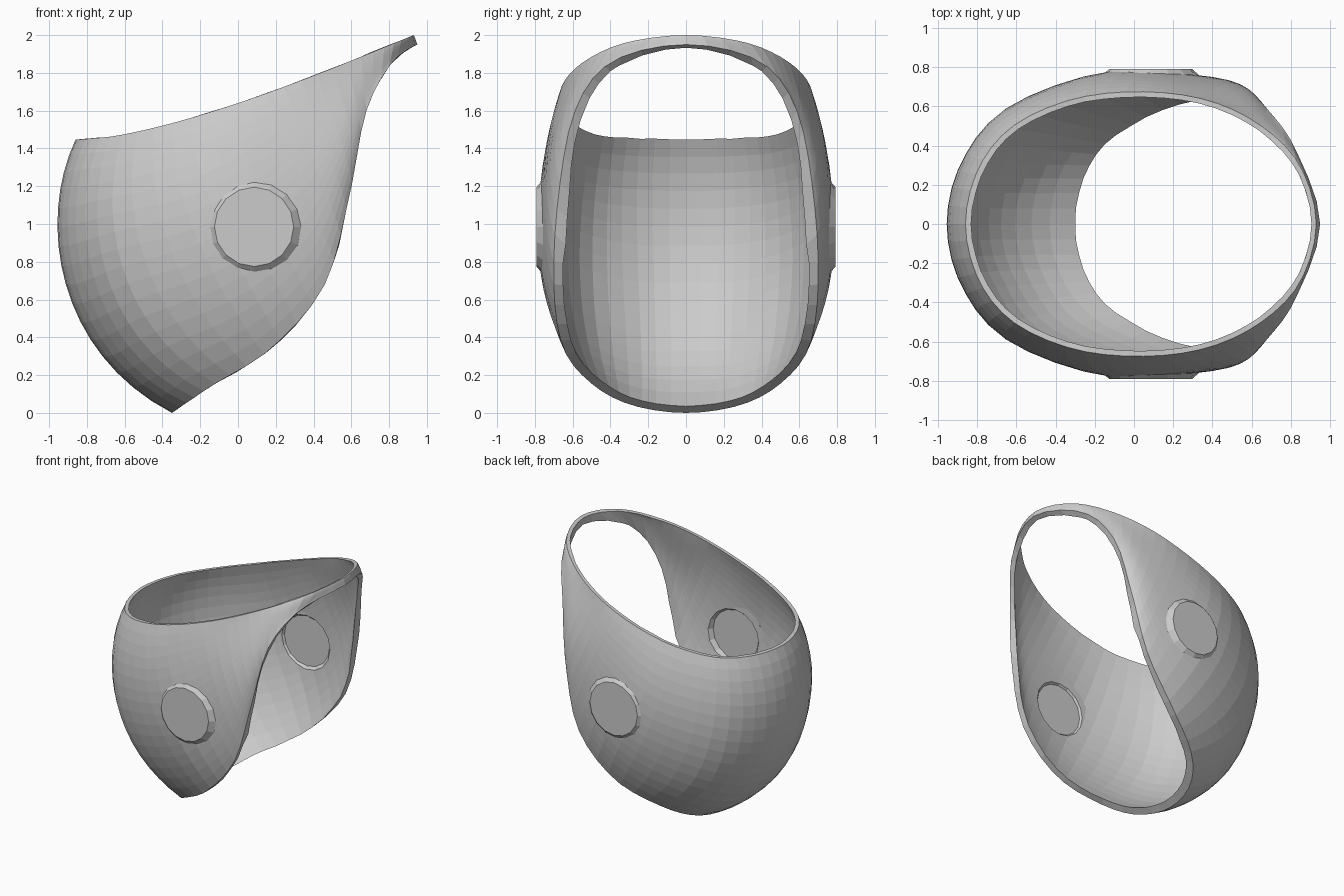
import bpy, bmesh, math
from mathutils import Vector

if "Cube" in bpy.data.objects:
    bpy.data.objects.remove(bpy.data.objects["Cube"])

# Half-loops running from the back (y = 0) round the side to the raised tip (y = 0)
TOP = [(-.86, 0, 1.447), (-.79, .29, 1.452), (-.61, .505, 1.473), (-.30, .64, 1.547), (.05, .675, 1.657),
       (.38, .63, 1.778), (.65, .50, 1.885), (.845, .30, 1.965), (.93, 0, 2.0)]
UPPER = [(-.955, 0, .95), (-.88, .315, .96), (-.66, .585, 1.02), (-.22, .758, 1.13), (.17, .75, 1.35),
         (.45, .677, 1.57), (.66, .535, 1.80), (.84, .33, 1.935), (.938, 0, 1.983)]
LOWER = [(-.80, 0, .42), (-.725, .30, .43), (-.51, .585, .54), (-.04, .762, .72), (.32, .76, 1.00),
         (.53, .707, 1.36), (.67, .565, 1.70), (.83, .36, 1.895), (.944, 0, 1.966)]
BOTTOM = [(-.35, 0, 0), (-.29, .29, .042), (-.12, .50, .155), (.18, .65, .345), (.46, .70, .68),
          (.59, .675, 1.15), (.68, .587, 1.60), (.82, .39, 1.86), (.95, 0, 1.95)]
HALF, ROWS = 28, 16


def along(curve, t):
    """Smooth point on a half-loop, mirrored across y at its ends."""
    n = len(curve) - 1
    i = min(int(t * n), n - 1)
    f = t * n - i

    def at(k):
        flip = k < 0 or k > n
        k = -k if k < 0 else (2 * n - k if k > n else k)
        x, y, z = curve[k]
        return Vector((x, -y if flip else y, z))
    a, b, c, d = (at(i + k) for k in (-1, 0, 1, 2))
    return b + .5 * f * (c - a + f * (2 * a - 5 * b + 4 * c - d + f * (3 * (b - c) + d - a)))


def across(p, s):
    """Cubic through the four loops."""
    u = 3 * s
    w = (-(u - 1) * (u - 2) * (u - 3) / 6, u * (u - 2) * (u - 3) / 2,
         -u * (u - 1) * (u - 3) / 2, u * (u - 1) * (u - 2) / 6)
    return sum((q * k for q, k in zip(p, w)), Vector())


def make_object(name, bm):
    bmesh.ops.recalc_face_normals(bm, faces=bm.faces)
    mesh = bpy.data.meshes.new(name)
    bm.to_mesh(mesh)
    bm.free()
    ob = bpy.data.objects.new(name, mesh)
    bpy.context.collection.objects.link(ob)
    return ob


def turned_plug(name, rings, side):
    """Round plug on the y axis from (y, radius) rings."""
    bm = bmesh.new()
    n, loops = 16, []
    for y, r in rings:
        loops.append([bm.verts.new((.085 + r * math.cos(2 * math.pi * i / n), side * y,
                                    .985 + r * math.sin(2 * math.pi * i / n))) for i in range(n)])
    for a, b in zip(loops, loops[1:]):
        for i in range(n):
            bm.faces.new((a[i], a[(i + 1) % n], b[(i + 1) % n], b[i]))
    bm.faces.new(loops[0])
    bm.faces.new(loops[-1])
    return make_object(name, bm)


def slide_to_rim(p, d, curve):
    """Slide p along d until, seen from the front, it lies on the rim line."""
    rim = [along(curve, i / 120) for i in range(121)]
    tries = [p + d * (i * .003) for i in range(-20, 21)]
    return min(tries, key=lambda q: min((q.x - r.x) ** 2 + (q.z - r.z) ** 2 for r in rim)
               + .02 * (q - p).length_squared)


# Curved shell with its slanted top and front openings
bm = bmesh.new()
grid = []
for j in range(2 * HALF):
    t = j / HALF
    side = 1 if t <= 1 else -1
    t = t if t <= 1 else 2 - t
    pts = [along(c, t) for c in (TOP, UPPER, LOWER, BOTTOM)]
    col = []
    for k in range(ROWS + 1):
        p = across(pts, k / ROWS)
        col.append(bm.verts.new((p.x, p.y * side, p.z)))
    grid.append(col)
for j in range(2 * HALF):
    a, b = grid[j], grid[(j + 1) % (2 * HALF)]
    for k in range(ROWS):
        bm.faces.new((a[k], a[k + 1], b[k + 1], b[k]))
bmesh.ops.recalc_face_normals(bm, faces=bm.faces)
bm.normal_update()
# Wall thickness: copy the surface inward, thinner at the top, rims cut straight across
flip = 1 if grid[0][ROWS // 2].normal.x < 0 else -1
inner = []
for j, col in enumerate(grid):
    t = 1 - abs(1 - j / HALF)
    pts = [v.co - v.normal * flip * (.026 + .03 * k / ROWS * (1 - .5 * t)) for k, v in enumerate(col)]
    for end, nxt, curve in ((0, 1, TOP), (ROWS, ROWS - 1, BOTTOM)):
        pts[end] = slide_to_rim(pts[end], (col[end].co - col[nxt].co).normalized(), curve)
    if t > .8:      # even spacing on the narrow band near the tip
        pts = [pts[0].lerp(pts[-1], k / ROWS) for k in range(ROWS + 1)]
    inner.append([bm.verts.new(p) for p in pts])
for j in range(2 * HALF):
    m = (j + 1) % (2 * HALF)
    for k in range(ROWS):
        bm.faces.new((inner[j][k], inner[m][k], inner[m][k + 1], inner[j][k + 1]))
    for k in (0, ROWS):
        bm.faces.new((grid[j][k], grid[m][k], inner[m][k], inner[j][k]))
shell = make_object("shell", bm)

# Round side pads: raised outside, hollowed inside
helpers = []
for side in (1, -1):
    pad = turned_plug("pad_helper", [(.735, .268), (.757, .25), (.792, .21)], side)
    hollow = turned_plug("hollow_helper", [(.58, .235), (.705, .235), (.75, .2)], side)
    for ob, op in ((pad, 'UNION'), (hollow, 'DIFFERENCE')):
        ob.hide_render = True
        mod = shell.modifiers.new(op.lower(), 'BOOLEAN')
        mod.operation, mod.object, mod.solver = op, ob, 'EXACT'
        helpers.append(ob)
bpy.context.view_layer.update()
done = bpy.data.meshes.new_from_object(shell.evaluated_get(bpy.context.evaluated_depsgraph_get()))
shell.modifiers.clear()
shell.data = done
for ob in helpers:
    bpy.data.objects.remove(ob)
